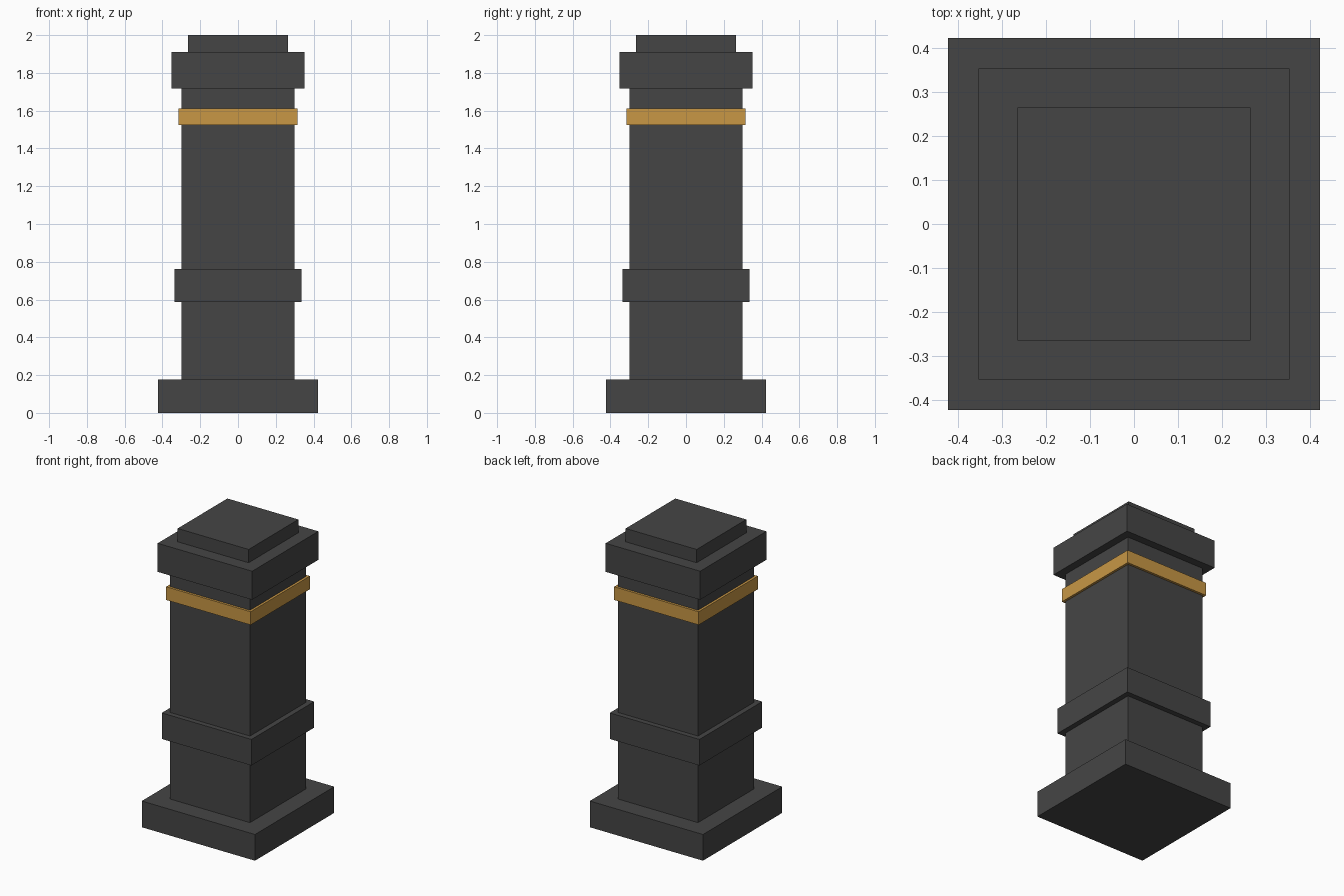
import bpy
import bmesh
from mathutils import Matrix

if "Cube" in bpy.data.objects:
    bpy.data.objects.remove(bpy.data.objects["Cube"])


def material(name, rgb):
    mat = bpy.data.materials.new(name)
    mat.diffuse_color = (*rgb, 1.0)
    mat.use_nodes = True
    mat.node_tree.nodes["Principled BSDF"].inputs["Base Color"].default_value = mat.diffuse_color
    return mat


stone = material("dark_stone", (0.060, 0.060, 0.060))
gold = material("gold", (0.580, 0.310, 0.060))


def square_block(name, half, bottom, top, mat):
    """Square block centred on the z axis between two heights."""
    bm = bmesh.new()
    size = Matrix.Diagonal((2 * half, 2 * half, top - bottom, 1))
    place = Matrix.Translation((0, 0, (bottom + top) / 2))
    bmesh.ops.create_cube(bm, size=1, matrix=place @ size)
    mesh = bpy.data.meshes.new(name)
    bm.to_mesh(mesh)
    bm.free()
    mesh.materials.append(mat)
    obj = bpy.data.objects.new(name, mesh)
    bpy.context.collection.objects.link(obj)


# Pillar parts: name, half width, bottom, top, material
for part in (
    ("base_plinth", 0.423, 0.0, 0.177, stone),
    ("shaft", 0.30, 0.177, 1.717, stone),
    ("middle_collar", 0.335, 0.586, 0.762, stone),
    ("gold_band", 0.316, 1.523, 1.612, gold),
    ("capital", 0.353, 1.717, 1.91, stone),
    ("top_cap", 0.265, 1.91, 2.0, stone),
):
    square_block(*part)
